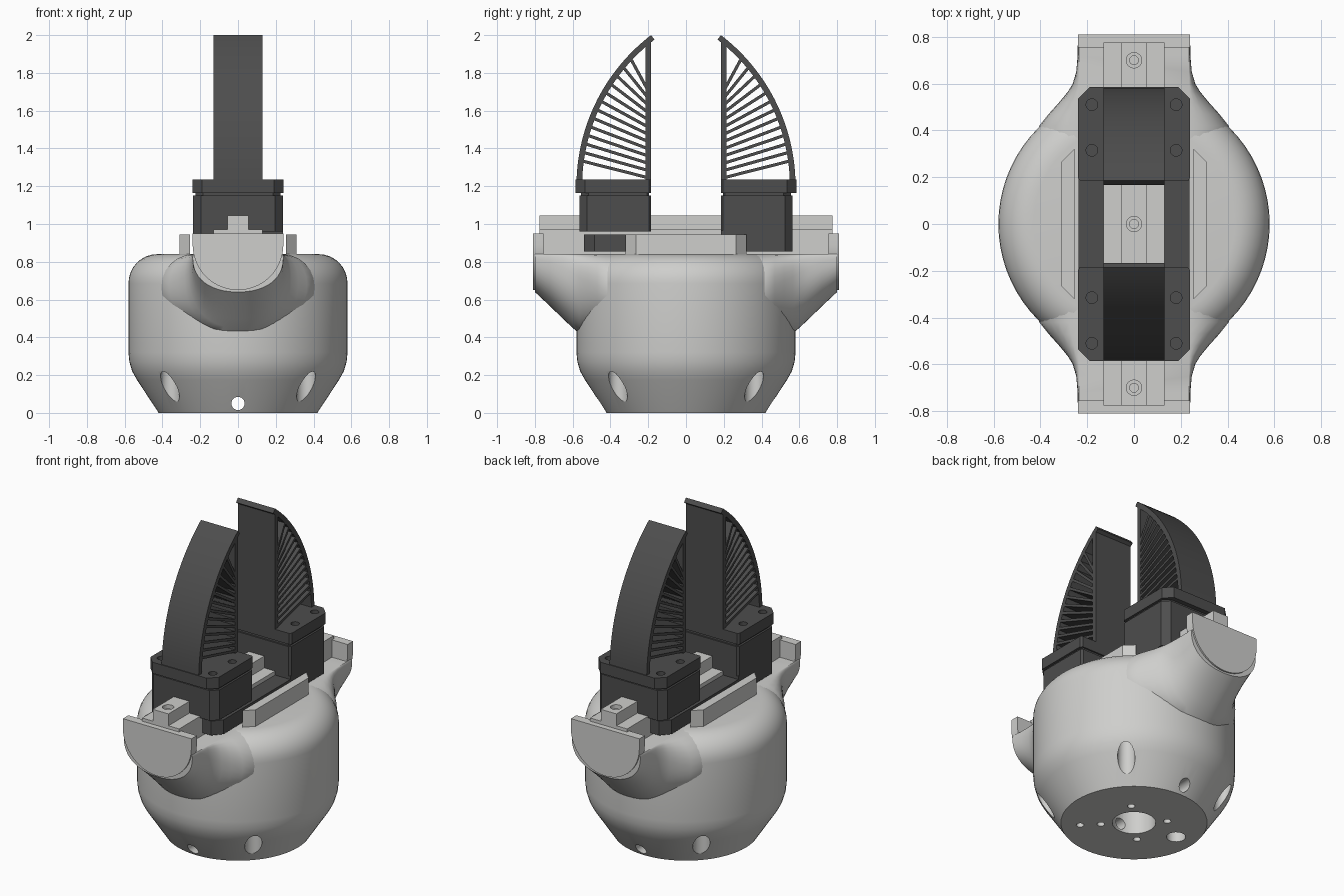
import bpy, bmesh, math
from mathutils import Matrix

if "Cube" in bpy.data.objects:
    bpy.data.objects.remove(bpy.data.objects["Cube"], do_unlink=True)


def material(name, c):
    m = bpy.data.materials.new(name)
    m.use_nodes = True
    m.diffuse_color = (*c, 1)
    m.node_tree.nodes["Principled BSDF"].inputs["Base Color"].default_value = (*c, 1)
    return m


LIGHT = material("light_grey", (0.62, 0.62, 0.605))
DARK = material("dark_grey", (0.075, 0.075, 0.075))


def finish(name, bm, mat, smooth=None):
    bmesh.ops.recalc_face_normals(bm, faces=bm.faces)
    me = bpy.data.meshes.new(name)
    bm.to_mesh(me)
    bm.free()
    ob = bpy.data.objects.new(name, me)
    bpy.context.collection.objects.link(ob)
    if mat:
        me.materials.append(mat)
    if smooth:
        smooth_by_angle(ob, smooth)
    return ob


def smooth_by_angle(ob, degrees):
    bpy.ops.object.select_all(action='DESELECT')
    ob.select_set(True)
    bpy.context.view_layer.objects.active = ob
    bpy.ops.object.shade_smooth_by_angle(angle=math.radians(degrees))


def prism(name, outline, axis, lo, hi, mat, turn=1, smooth=None):
    """Extrude an outline along an axis; turn=-1 rotates it half a turn about z."""
    place = {'x': lambda a, b, h: (h, a, b),
             'y': lambda a, b, h: (a, h, b),
             'z': lambda a, b, h: (a, b, h)}[axis]
    bm = bmesh.new()
    ends = []
    for h in (lo, hi):
        pts = [place(a, b, h) for a, b in outline]
        ends.append([bm.verts.new((x * turn, y * turn, z)) for x, y, z in pts])
    bm.faces.new(ends[0])
    bm.faces.new(ends[1])
    bridge(bm, *ends)
    return finish(name, bm, mat, smooth)


def bridge(bm, r1, r2):
    for i in range(len(r1)):
        j = (i + 1) % len(r1)
        bm.faces.new((r1[i], r1[j], r2[j], r2[i]))


def rect(a0, a1, b0, b1):
    return [(a0, b0), (a1, b0), (a1, b1), (a0, b1)]


def drill(ob, radius, start, length, axis='z', sides=24):
    """Cut a round hole starting at a point and running along an axis."""
    bm = bmesh.new()
    bmesh.ops.create_cone(bm, cap_ends=True, segments=sides, radius1=radius,
                          radius2=radius, depth=length,
                          matrix=Matrix.Translation((0, 0, length / 2)))
    if axis == 'y':
        bm.transform(Matrix.Rotation(-math.pi / 2, 4, 'X'))
    bm.transform(Matrix.Translation(start))
    cutter = finish("cutter", bm, None)
    cutter.hide_render = True
    mod = ob.modifiers.new("hole", 'BOOLEAN')
    mod.operation = 'DIFFERENCE'
    mod.solver = 'EXACT'
    mod.object = cutter
    bpy.ops.object.select_all(action='DESELECT')
    bpy.context.view_layer.objects.active = ob
    ob.select_set(True)
    bpy.ops.object.modifier_apply(modifier=mod.name)
    bpy.data.objects.remove(cutter, do_unlink=True)


# Round housing, turned from a profile
profile = [(0.42, 0), (0.535, 0.175), (0.56, 0.22), (0.575, 0.27), (0.58, 0.32)]
for k in range(9):
    t = k * math.pi / 16
    profile.append((0.43 + 0.15 * math.cos(t), 0.685 + 0.155 * math.sin(t)))
bm = bmesh.new()
N = 72
rings = [[bm.verts.new((r * math.cos(2 * math.pi * i / N), r * math.sin(2 * math.pi * i / N), z))
          for i in range(N)] for r, z in profile]
for low, high in zip(rings, rings[1:]):
    bridge(bm, low, high)
bm.faces.new(rings[0])
bm.faces.new(rings[-1])
housing = finish("housing", bm, LIGHT)

# Mounting holes in the housing
drill(housing, 0.125, (0, 0, -0.1), 0.3, sides=32)
drill(housing, 0.035, (0, -0.7, 0.05), 1.4, 'y')
for sx in (1, -1):
    for sy in (1, -1):
        drill(housing, 0.05, (sx * 0.36, sy * 0.36, -0.1), 0.38)
        drill(housing, 0.022, (sx * 0.135, sy * 0.135, -0.1), 0.25)
drill(housing, 0.022, (0.22, -0.22, -0.1), 0.25)
drill(housing, 0.055, (-0.29, 0.03, -0.1), 0.25)
smooth_by_angle(housing, 30)


def horn_section(hw, bottom, zc):
    """U-shaped section with rounded shoulders and a flat top."""
    pts = []
    for k in range(25):
        t = math.pi * k / 24
        c = math.cos(t)
        pts.append((hw * math.copysign(abs(c) ** 0.9, c),
                    zc - (zc - bottom) * math.sin(t) ** 0.9))
    for side, order in ((-1, range(1, 7)), (1, range(6, 0, -1))):
        for k in order:
            t = k * math.pi / 12
            pts.append((side * (0.235 + (hw - 0.235) * math.cos(t)),
                        zc + (0.84 - zc) * math.sin(t)))
    return pts


# Horns flaring out of the housing, with end plates
STATIONS = [(0.80, 0.240, 0.64, 0.82), (0.72, 0.241, 0.565, 0.80), (0.65, 0.247, 0.497, 0.77),
            (0.60, 0.262, 0.45, 0.74), (0.565, 0.283, 0.42, 0.72), (0.52, 0.32, 0.42, 0.70),
            (0.47, 0.365, 0.42, 0.68), (0.42, 0.405, 0.42, 0.67), (0.25, 0.42, 0.42, 0.67)]
plate = [(0.24, 0.95), (-0.24, 0.95)]
plate += [(-0.24 * math.cos(math.pi * k / 28), 0.89 - 0.24 * math.sin(math.pi * k / 28))
          for k in range(29)]
for s, side in ((-1, "front"), (1, "back")):
    bm = bmesh.new()
    loops = [[bm.verts.new((x, s * y, z)) for x, z in horn_section(hw, b, zc)]
             for y, hw, b, zc in STATIONS]
    for a, b in zip(loops, loops[1:]):
        bridge(bm, a, b)
    bm.faces.new(loops[0])
    bm.faces.new(loops[-1])
    finish(side + "_horn", bm, LIGHT, 35)
    prism(side + "_end_plate", plate, 'y', 0.755, 0.81, LIGHT, s, 30)

# Stepped rail with countersunk screw holes
rail_outline = [(-0.13, 0.82), (0.13, 0.82), (0.13, 0.97), (0.055, 0.97),
                (0.055, 1.045), (-0.055, 1.045), (-0.055, 0.97), (-0.13, 0.97)]
rail = prism("rail", rail_outline, 'y', -0.775, 0.775, LIGHT)
for y in (-0.7, 0, 0.7):
    drill(rail, 0.033, (0, y, 1.02), 0.1)
    drill(rail, 0.019, (0, y, 0.9), 0.2)


def chamfered(hw, y0, y1, c, inner=0.012):
    return [(-hw + inner, y0), (hw - inner, y0), (hw, y0 + inner), (hw, y1 - c), (hw - c, y1),
            (-hw + c, y1), (-hw, y1 - c), (-hw, y0 + inner)]


# Finger curve: circle arc from flange to tip
R, CY, CZ = 1.0076, -0.4276, 1.2


def arc_point(r, t):
    return CY + r * math.cos(t), CZ + r * math.sin(t)


T0, T1 = math.asin(0.035 / R), math.asin(0.8 / R)
steps = [T0 + (T1 - T0) * k / 24 for k in range(25)]
skin = [arc_point(R, t) for t in steps] + [arc_point(R - 0.03, t) for t in reversed(steps)]
pad = [(0.185, 1.23), (0.215, 1.23), (0.215, 1.965), (0.185, 2.0)]
RIBS = 13

for s, side in ((-1, "front"), (1, "back")):
    # Sliding carriage, neck and flange
    prism(side + "_carriage", chamfered(0.237, 0.185, 0.565, 0.04), 'z', 0.96, 1.15, DARK, s)
    prism(side + "_neck", chamfered(0.225, 0.195, 0.555, 0.04), 'z', 1.14, 1.17, DARK, s)
    flange = prism(side + "_flange", chamfered(0.24, 0.185, 0.585, 0.05), 'z', 1.165, 1.235, DARK, s)
    for x in (-0.18, 0.18):
        for y in (0.315, 0.51):
            drill(flange, 0.025, (x, s * y, 1.205), 0.1, sides=20)
    # Rack arm under the carriage, reaching past the opposite one
    arm = [(0.13, -0.54), (0.19, -0.54), (0.237, -0.485), (0.237, 0.525), (0.197, 0.565), (0.13, 0.565)]
    prism(side + "_rack", arm, 'z', 0.855, 0.945, DARK, s)
    prism(side + "_rack_joint", [(x, max(y, 0.185)) for x, y in arm[1:]] + [(0.13, 0.185)],
          'z', 0.94, 0.965, DARK, s)
    # Ribbed finger
    prism(side + "_finger_skin", skin, 'x', -0.13, 0.13, DARK, s, 30)
    prism(side + "_finger_pad", pad, 'x', -0.13, 0.13, DARK, s)
    for k in range(RIBS):
        f = k / (RIBS - 1)
        z0, z1 = 1.245 + 0.46 * f, 1.335 + 0.545 * f
        y0, y1 = 0.2, CY + math.sqrt((R - 0.015) ** 2 - (z1 - CZ) ** 2)
        d = math.hypot(y1 - y0, z1 - z0)
        ny, nz = -(z1 - z0) / d * 0.008, (y1 - y0) / d * 0.008
        rib = [(y0 - ny, z0 - nz), (y1 - ny, z1 - nz), (y1 + ny, z1 + nz), (y0 + ny, z0 + nz)]
        prism(side + "_finger_rib", rib, 'x', -0.13, 0.13, DARK, s)
    # Side guard bar
    guard = [(0.255, -0.32), (0.31, -0.265), (0.31, 0.265), (0.255, 0.32)]
    prism(("right" if s < 0 else "left") + "_guard", guard, 'z', 0.82, 0.945, LIGHT, s)
